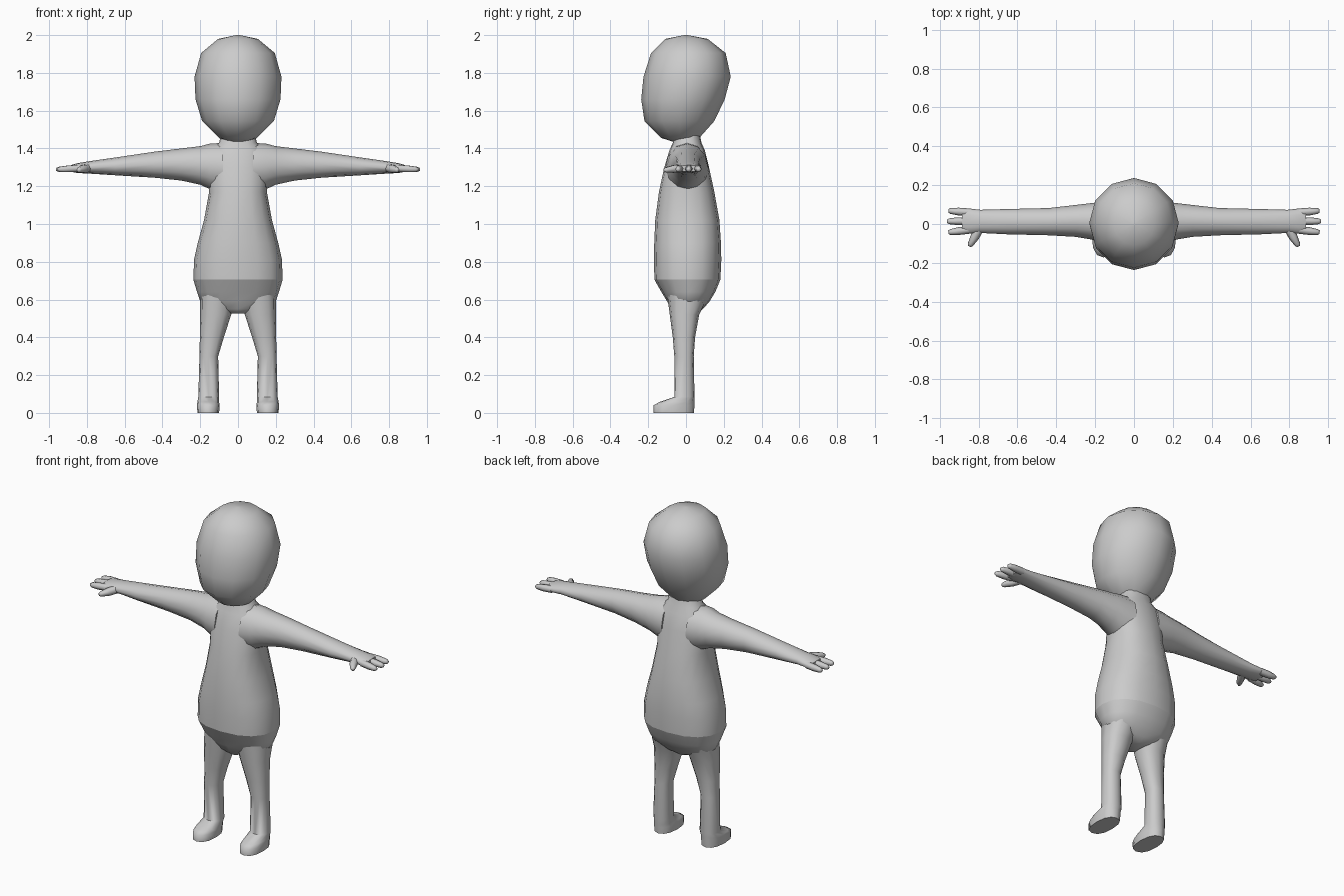
import bpy, bmesh, math
from mathutils import Vector

cube = bpy.data.objects.get("Cube")
if cube:
    bpy.data.objects.remove(cube, do_unlink=True)

clay = bpy.data.materials.new("light_grey")
clay.use_nodes = True
grey = (0.6, 0.6, 0.6, 1)
clay.diffuse_color = grey
clay.node_tree.nodes["Principled BSDF"].inputs["Base Color"].default_value = grey


def power(v, p):
    return math.copysign(abs(v) ** p, v)


def finish(name, bm, mirror, angle):
    bmesh.ops.recalc_face_normals(bm, faces=bm.faces)
    mesh = bpy.data.meshes.new(name)
    bm.to_mesh(mesh)
    bm.free()
    mesh.materials.append(clay)
    ob = bpy.data.objects.new(name, mesh)
    bpy.context.collection.objects.link(ob)
    bpy.ops.object.select_all(action="DESELECT")
    ob.select_set(True)
    bpy.context.view_layer.objects.active = ob
    bpy.ops.object.shade_smooth_by_angle(angle=math.radians(angle))
    if mirror:
        ob.modifiers.new("mirror", "MIRROR")
    return ob


def loft(name, rings, axis="z", sides=12, square=1.0, mirror=False, caps=True, angle=60):
    """Each ring: position on the axis, then min/max of the two other axes."""
    bm = bmesh.new()
    loops = []
    for pos, a0, a1, b0, b1 in rings:
        loop = []
        for i in range(sides):
            t = math.tau * i / sides
            a = (a0 + a1) / 2 + (a1 - a0) / 2 * power(math.cos(t), square)
            b = (b0 + b1) / 2 + (b1 - b0) / 2 * power(math.sin(t), square)
            loop.append(bm.verts.new((a, b, pos) if axis == "z" else (pos, a, b)))
        loops.append(loop)
    for lo, hi in zip(loops, loops[1:]):
        for i in range(sides):
            j = (i + 1) % sides
            bm.faces.new((lo[i], lo[j], hi[j], hi[i]))
    if caps:
        bm.faces.new(loops[0])
        bm.faces.new(loops[-1])
    return finish(name, bm, mirror, angle)


def digit(name, start, end, r0, r1, mirror=True):
    """Tapered six-sided finger with a rounded tip."""
    start, end = Vector(start), Vector(end)
    d = (end - start).normalized()
    side = d.cross(Vector((0, 0, 1))).normalized()
    up = side.cross(d)
    bm = bmesh.new()
    loops = []
    for f, r in ((0, r0), (0.5, r0), (0.9, r1), (1, r1 * 0.6)):
        c = start.lerp(end, f)
        loops.append([bm.verts.new(c + r * (side * math.cos(k * math.tau / 6)
                                            + up * math.sin(k * math.tau / 6)))
                      for k in range(6)])
    for lo, hi in zip(loops, loops[1:]):
        for i in range(6):
            j = (i + 1) % 6
            bm.faces.new((lo[i], lo[j], hi[j], hi[i]))
    bm.faces.new(loops[0])
    bm.faces.new(loops[-1])
    finish(name, bm, mirror, 75)


def sym(z, w, y0, y1):
    return (z, -w, w, y0, y1)


# Head: chin narrower at the back, crown slightly faceted
loft("head", [sym(1.43, 0.03, -0.05, 0.03), sym(1.455, 0.1, -0.13, 0.07),
              sym(1.545, 0.19, -0.22, 0.15), sym(1.66, 0.225, -0.237, 0.205),
              sym(1.78, 0.23, -0.225, 0.237), sym(1.905, 0.195, -0.185, 0.21),
              sym(1.98, 0.105, -0.11, 0.115), sym(2.0, 0.01, -0.01, 0.01)], angle=75)

# Neck and torso
loft("torso", [sym(0.705, 0.236, -0.167, 0.182), sym(0.81, 0.233, -0.17, 0.187),
               sym(0.9, 0.213, -0.168, 0.185), sym(1.02, 0.18, -0.163, 0.177),
               sym(1.17, 0.153, -0.143, 0.15), sym(1.3, 0.16, -0.115, 0.122),
               sym(1.39, 0.145, -0.088, 0.1), sym(1.43, 0.1, -0.07, 0.082),
               sym(1.5, 0.085, -0.06, 0.068)], sides=16, square=0.85, caps=False, angle=75)

# Hips below the hem
loft("hips", [sym(0.525, 0.035, -0.06, 0.06), sym(0.55, 0.13, -0.08, 0.09),
              sym(0.59, 0.2, -0.1, 0.125), sym(0.64, 0.217, -0.13, 0.155),
              sym(0.705, 0.236, -0.167, 0.182)], sides=16, square=0.85, angle=75)

# Legs running into feet that point forward
loft("leg", [(0, 0.1, 0.215, -0.172, 0.042), (0.04, 0.097, 0.217, -0.172, 0.045),
             (0.058, 0.1, 0.215, -0.14, 0.045), (0.085, 0.1, 0.21, -0.06, 0.045),
             (0.3, 0.105, 0.204, -0.062, 0.041), (0.4, 0.075, 0.202, -0.07, 0.048),
             (0.52, 0.036, 0.2, -0.086, 0.07), (0.63, 0.01, 0.2, -0.1, 0.12)],
     square=0.85, mirror=True, angle=70)

# Arms with flattened palms
loft("arm", [(0.08, -0.11, 0.12, 1.16, 1.43), (0.15, -0.1, 0.115, 1.185, 1.425),
             (0.2, -0.083, 0.11, 1.208, 1.412), (0.3, -0.066, 0.098, 1.23, 1.4),
             (0.44, -0.058, 0.082, 1.245, 1.383), (0.65, -0.053, 0.077, 1.258, 1.352),
             (0.79, -0.046, 0.073, 1.267, 1.332), (0.85, -0.05, 0.08, 1.27, 1.322),
             (0.885, -0.045, 0.076, 1.277, 1.312)], axis="x", mirror=True, angle=70)

# Three fingers and a thumb
for label, y0, y1, tip in (("front", -0.03, -0.043, 0.955), ("middle", 0.015, 0.014, 0.963),
                           ("back", 0.06, 0.068, 0.955)):
    digit(label + "_finger", (0.85, y0, 1.294), (tip, y1, 1.289), 0.02, 0.015)
digit("thumb", (0.79, -0.015, 1.297), (0.847, -0.115, 1.285), 0.023, 0.015)
